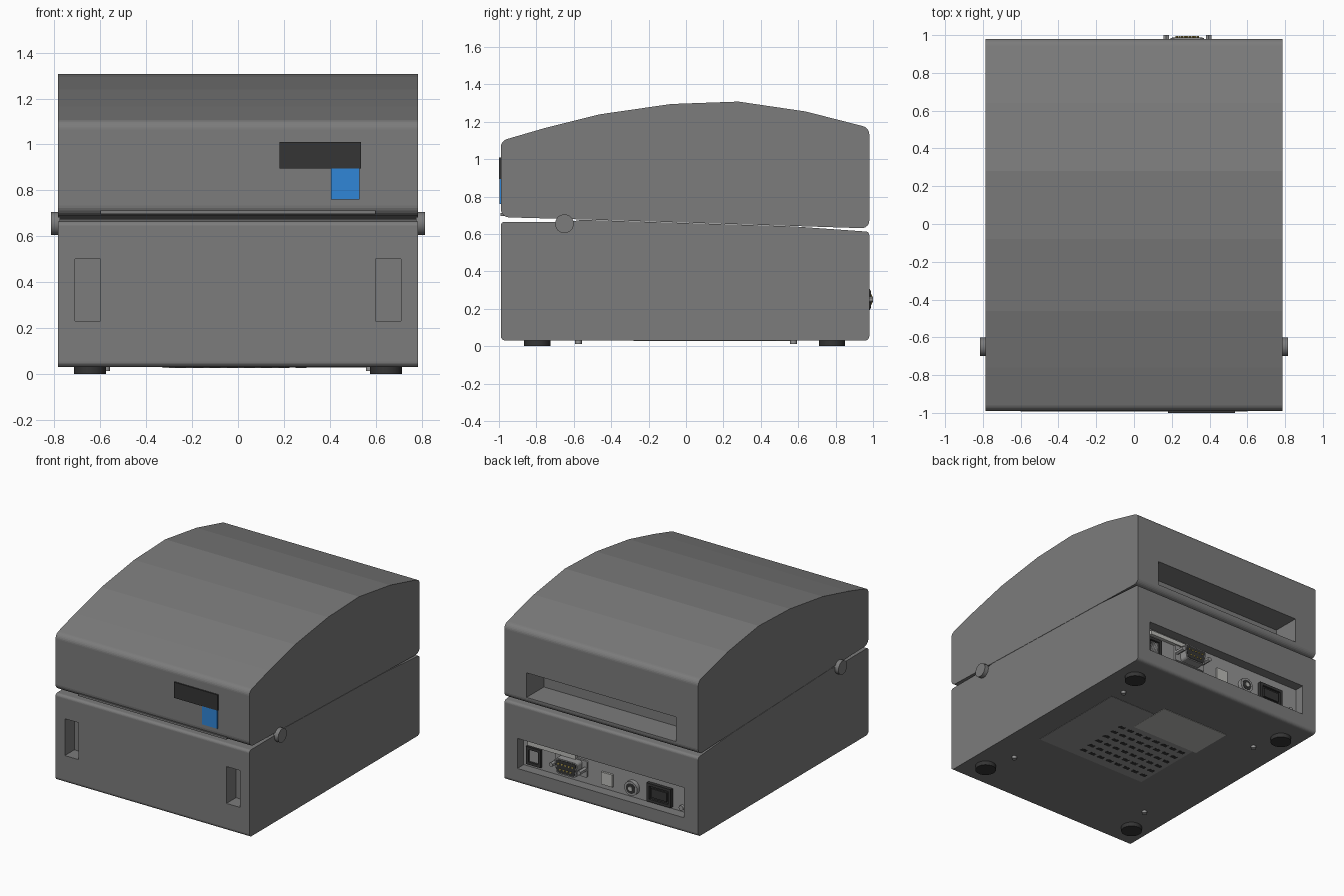
import bpy, bmesh, math
from mathutils import Vector, Matrix

if "Cube" in bpy.data.objects:
    bpy.data.objects.remove(bpy.data.objects["Cube"])


def material(name, r, g, b):
    m = bpy.data.materials.new(name)
    m.diffuse_color = (r, g, b, 1)
    m.use_nodes = True
    m.node_tree.nodes["Principled BSDF"].inputs["Base Color"].default_value = m.diffuse_color
    return m


CASE = material("case_grey", 0.2, 0.2, 0.2)
BLACK = material("black", 0.035, 0.035, 0.035)
BLUE = material("blue", 0.03, 0.24, 0.68)
PALE = material("pale_grey", 0.5, 0.5, 0.48)
MID = material("mid_grey", 0.3, 0.3, 0.3)
GOLD = material("gold", 0.6, 0.45, 0.1)


def finish(name, bm, mat):
    bmesh.ops.recalc_face_normals(bm, faces=bm.faces)
    me = bpy.data.meshes.new(name)
    bm.to_mesh(me)
    bm.free()
    ob = bpy.data.objects.new(name, me)
    bpy.context.collection.objects.link(ob)
    if mat:
        me.materials.append(mat)
    return ob


def add_box(bm, x, y, z):
    size = Matrix.Diagonal((x[1] - x[0], y[1] - y[0], z[1] - z[0], 1))
    mid = Matrix.Translation((sum(x) / 2, sum(y) / 2, sum(z) / 2))
    bmesh.ops.create_cube(bm, size=1, matrix=mid @ size)


def box(name, x, y, z, mat=None):
    bm = bmesh.new()
    add_box(bm, x, y, z)
    return finish(name, bm, mat)


def cylinder(name, centre, r, length, axis, mat, r2=None, seg=32):
    bm = bmesh.new()
    rot = Vector((0, 0, 1)).rotation_difference(Vector(axis)).to_matrix().to_4x4()
    bmesh.ops.create_cone(bm, cap_ends=True, segments=seg, radius1=r,
                          radius2=r if r2 is None else r2, depth=length,
                          matrix=Matrix.Translation(centre) @ rot)
    ob = finish(name, bm, mat)
    bpy.ops.object.select_all(action='DESELECT')
    ob.select_set(True)
    bpy.context.view_layer.objects.active = ob
    bpy.ops.object.shade_smooth_by_angle(angle=math.radians(30))
    return ob


def rounded(points, seg=6):
    """Outline points (a, b, radius) with filleted corners."""
    out = []
    n = len(points)
    for i, (a, b, r) in enumerate(points):
        p = Vector((a, b))
        if not r:
            out.append(p)
            continue
        d1 = (Vector(points[i - 1][:2]) - p).normalized()
        d2 = (Vector(points[(i + 1) % n][:2]) - p).normalized()
        half = d1.angle(d2) / 2
        c = p + (d1 + d2).normalized() * r / math.sin(half)
        s = p + d1 * r / math.tan(half) - c
        e = p + d2 * r / math.tan(half) - c
        turn = math.atan2(s.x * e.y - s.y * e.x, s.dot(e))
        for k in range(seg + 1):
            t = turn * k / seg
            out.append(c + Vector((s.x * math.cos(t) - s.y * math.sin(t),
                                   s.x * math.sin(t) + s.y * math.cos(t))))
    return out


def extrude(name, outline, place, start, end, mat):
    bm = bmesh.new()
    verts = [bm.verts.new(place(p, start)) for p in outline]
    face = bm.faces.new(verts)
    new = bmesh.ops.extrude_face_region(bm, geom=[face])["geom"]
    shift = place(outline[0], end) - place(outline[0], start)
    bmesh.ops.translate(bm, vec=shift,
                        verts=[v for v in new if isinstance(v, bmesh.types.BMVert)])
    return finish(name, bm, mat)


def along_x(p, d):
    return Vector((d, p.x, p.y))


def along_y(p, d):
    return Vector((p.x, d, p.y))


def cut(ob, x, y, z):
    cutter = box("cutter", x, y, z)
    cutter.hide_render = True
    mod = ob.modifiers.new("recess", 'BOOLEAN')
    mod.operation, mod.solver, mod.object = 'DIFFERENCE', 'EXACT', cutter
    bpy.ops.object.select_all(action='DESELECT')
    bpy.context.view_layer.objects.active = ob
    ob.select_set(True)
    bpy.ops.object.modifier_apply(modifier=mod.name)
    bpy.data.objects.remove(cutter)


# Lower case and arched lid, separated by tapering gaps front and back
W = 0.785
lower = extrude("lower_case", rounded([
    (-0.99, 0.03, 0.025), (0.98, 0.03, 0.025), (0.98, 0.612, 0.02),
    (0.57, 0.641, 0), (-0.56, 0.676, 0), (-0.62, 0.665, 0), (-0.99, 0.665, 0.02)]),
    along_x, -W, W, CASE)
lid = extrude("lid", rounded([
    (-0.56, 0.678, 0), (0.57, 0.643, 0), (0.98, 0.63, 0.04), (0.98, 1.168, 0.045),
    (0.64, 1.255, 0), (0.28, 1.308, 0), (-0.08, 1.295, 0), (-0.46, 1.24, 0),
    (-0.76, 1.165, 0), (-0.99, 1.098, 0.045), (-0.99, 0.69, 0.045)]),
    along_x, -W, W, CASE)

# Recesses: finger grips, rear paper slot, rear connector bay
for s in (-1, 1):
    cut(lower, sorted((s * 0.6, s * 0.71)), (-1.1, -0.88), (0.23, 0.5))
cut(lid, (-0.605, 0.605), (0.78, 1.1), (0.68, 0.86))
cut(lower, (-0.67, 0.68), (0.9, 1.1), (0.14, 0.36))

# Front details
box("tear_bar", (-0.6, 0.6), (-0.992, -0.9), (0.697, 0.712), CASE)
box("display", (0.18, 0.535), (-1.0, -0.98), (0.895, 1.01), BLACK)
box("feed_button", (0.405, 0.53), (-0.997, -0.98), (0.76, 0.895), BLUE)

# Side knobs
for s in (-1, 1):
    cylinder("lid_knob", (s * 0.795, -0.65, 0.655), 0.05, 0.04, (1, 0, 0), CASE)

# Rear connector panel
box("connector_panel", (-0.668, 0.678), (0.895, 0.91), (0.142, 0.358), MID)
box("card_strip", (0.24, 0.63), (0.9, 0.935), (0.305, 0.335), PALE)

network = box("network_socket", (0.53, 0.65), (0.9, 0.925), (0.16, 0.29), BLACK)
cut(network, (0.55, 0.63), (0.91, 1.0), (0.18, 0.27))

shell = extrude("serial_flange", rounded([
    (0.155, 0.19, 0.01), (0.41, 0.19, 0.01), (0.41, 0.31, 0.01), (0.155, 0.31, 0.01)], 3),
    along_y, 0.9, 0.925, MID)
outer = [(0.205, 0.195, 0.02), (0.36, 0.195, 0.02), (0.375, 0.305, 0.02), (0.19, 0.305, 0.02)]
extrude("serial_shell", rounded(outer, 4), along_y, 0.92, 0.985, MID)
inner = [(0.2825 + (a - 0.2825) * 0.9, 0.25 + (b - 0.25) * 0.86, 0.015) for a, b, r in outer]
extrude("serial_insert", rounded(inner, 4), along_y, 0.97, 0.988, BLACK)
for row, count in ((0.27, 5), (0.23, 4)):
    for i in range(count):
        cylinder("serial_pin", (0.2825 + (i - (count - 1) / 2) * 0.028, 0.988, row),
                 0.006, 0.014, (0, 1, 0), GOLD, seg=8)
for x in (0.17, 0.395):
    cylinder("serial_nut", (x, 0.955, 0.25), 0.017, 0.09, (0, 1, 0), MID, seg=6)

box("usb_socket", (-0.05, 0.04), (0.9, 0.925), (0.175, 0.265), PALE)
cylinder("jack_ring", (-0.21, 0.92, 0.215), 0.052, 0.04, (0, 1, 0), MID)
cylinder("jack_hole", (-0.21, 0.925, 0.215), 0.037, 0.034, (0, 1, 0), BLACK)
cylinder("jack_pin", (-0.21, 0.93, 0.215), 0.016, 0.034, (0, 1, 0), PALE, seg=16)
switch = box("power_switch", (-0.53, -0.335), (0.9, 0.935), (0.155, 0.29), BLACK)
cut(switch, (-0.51, -0.355), (0.92, 1.0), (0.175, 0.27))
box("switch_rocker", (-0.495, -0.37), (0.915, 0.932), (0.19, 0.255), BLACK)
cylinder("ground_screw", (-0.61, 0.915, 0.175), 0.018, 0.03, (0, 1, 0), MID, seg=16)

# Feet and screws under the base
for x in (-0.645, 0.645):
    for y in (-0.795, 0.78):
        cylinder("foot", (x, y, 0.0175), 0.07, 0.035, (0, 0, 1), BLACK)
    for y in (-0.575, 0.575):
        cylinder("base_screw", (math.copysign(0.575, x), y, 0.024), 0.018, 0.022,
                 (0, 0, 1), MID, seg=16)

# Underside cover, blank plate and vent slots
box("base_cover", (-0.3, 0.6), (-0.28, 0.48), (0.028, 0.034), MID)
box("base_plate", (-0.33, 0.22), (0.26, 0.58), (0.027, 0.034), PALE)
bm = bmesh.new()
for i in range(8):
    for j in range(6):
        x, y = -0.25 + i * 0.075, -0.2 + j * 0.08
        add_box(bm, (x - 0.024, x + 0.024), (y - 0.014, y + 0.014), (0.027, 0.032))
finish("vent_slots", bm, BLACK)
